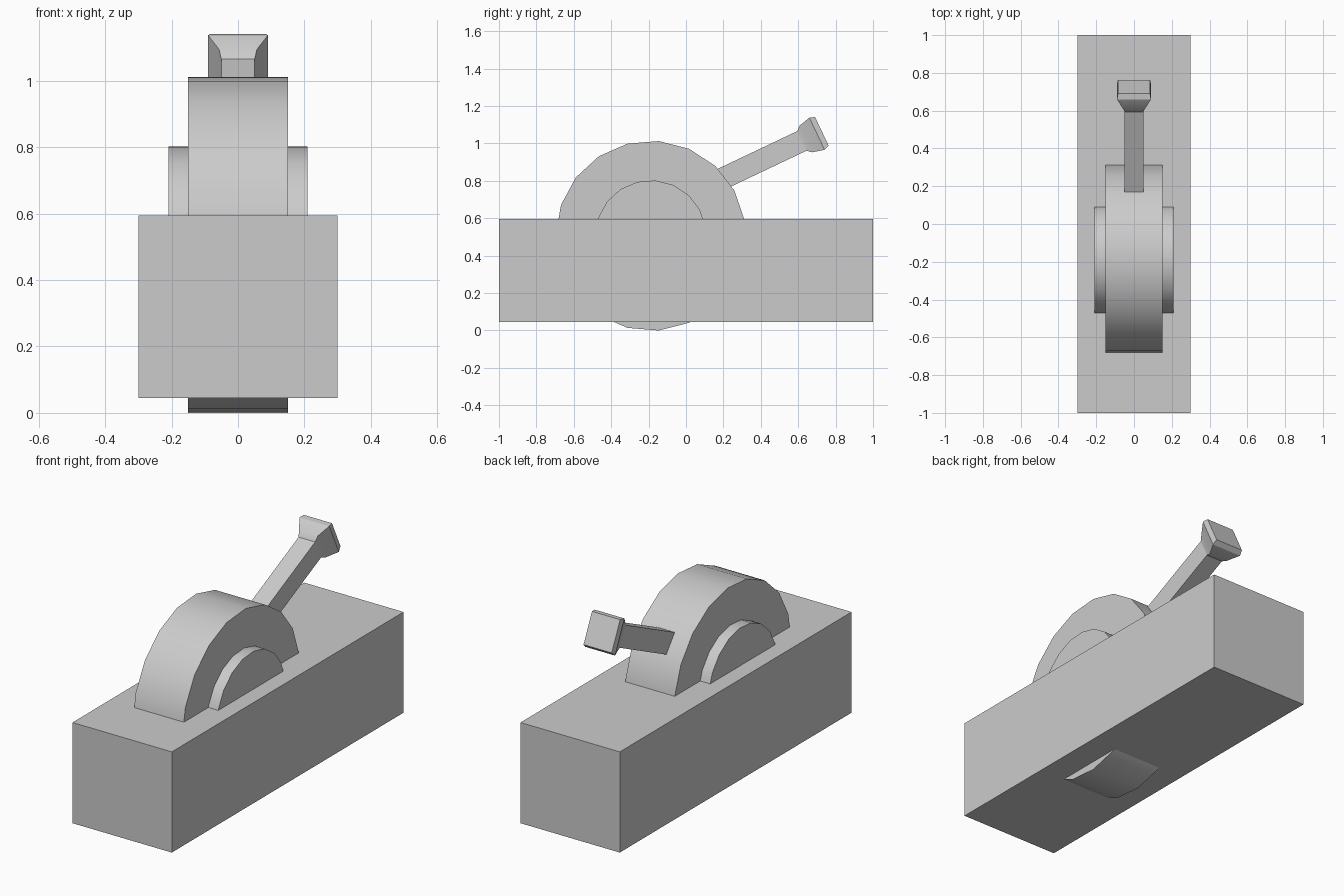
import bpy, math
from mathutils import Matrix, Vector

cube = bpy.data.objects.get("Cube")
if cube:
    bpy.data.objects.remove(cube, do_unlink=True)

grey = bpy.data.materials.new("plain grey")
grey.use_nodes = True
colour = (0.6, 0.6, 0.6, 1)
grey.diffuse_color = colour
grey.node_tree.nodes["Principled BSDF"].inputs["Base Color"].default_value = colour


def finish(obj, name, smooth=False):
    obj.name = obj.data.name = name
    obj.data.materials.clear()
    obj.data.materials.append(grey)
    if smooth:
        bpy.ops.object.select_all(action='DESELECT')
        obj.select_set(True)
        bpy.context.view_layer.objects.active = obj
        bpy.ops.object.shade_smooth_by_angle(angle=math.radians(30))


def loft(name, sections, matrix, smooth=False):
    """Rectangular tube through (distance, half width, half height) sections."""
    verts, faces = [], []
    for d, w, h in sections:
        verts += [(-w, d, -h), (w, d, -h), (w, d, h), (-w, d, h)]
    for s in range(len(sections) - 1):
        a = s * 4
        for i in range(4):
            j = (i + 1) % 4
            faces.append((a + i, a + 4 + i, a + 4 + j, a + j))
    last = len(verts) - 4
    faces += [(0, 1, 2, 3), (last + 3, last + 2, last + 1, last)]
    mesh = bpy.data.meshes.new(name)
    mesh.from_pydata(verts, [], faces)
    mesh.transform(matrix)
    obj = bpy.data.objects.new(name, mesh)
    bpy.context.collection.objects.link(obj)
    finish(obj, name, smooth)


def disc(name, radius, half_width):
    """19-sided disc on the x axis, one corner pointing to the front."""
    bpy.ops.mesh.primitive_cylinder_add(vertices=19, radius=radius, depth=2 * half_width)
    obj = bpy.context.object
    # the first corner lies on +y, so spin it to -y and lay the axis along x
    obj.data.transform(Matrix.Rotation(math.pi / 2, 4, 'Y') @ Matrix.Rotation(math.pi, 4, 'Z'))
    obj.location = (0, -0.188, 0.506)
    finish(obj, name, True)


# Long box base
bpy.ops.mesh.primitive_cube_add(size=1, location=(0, 0, 0.32))
base = bpy.context.object
base.data.transform(Matrix.Diagonal((0.6, 2, 0.55, 1)))
finish(base, "base")

# Wheel sunk into the base, with a hub on both sides
disc("wheel", 0.508, 0.15)
disc("hub", 0.297, 0.21)

# Lever with a flared grip, tilted up toward the back
tilt = Matrix.Translation(Vector((0, 0.619, 1.013))) @ Matrix.Rotation(math.radians(25.4), 4, 'X')
loft("lever_rod", [(-0.55, 0.05, 0.058), (0.01, 0.05, 0.058)], tilt)
loft("lever_grip", [(0, 0.05, 0.058), (0.025, 0.057, 0.079),
                    (0.09, 0.09, 0.095), (0.119, 0.085, 0.085)], tilt, True)
